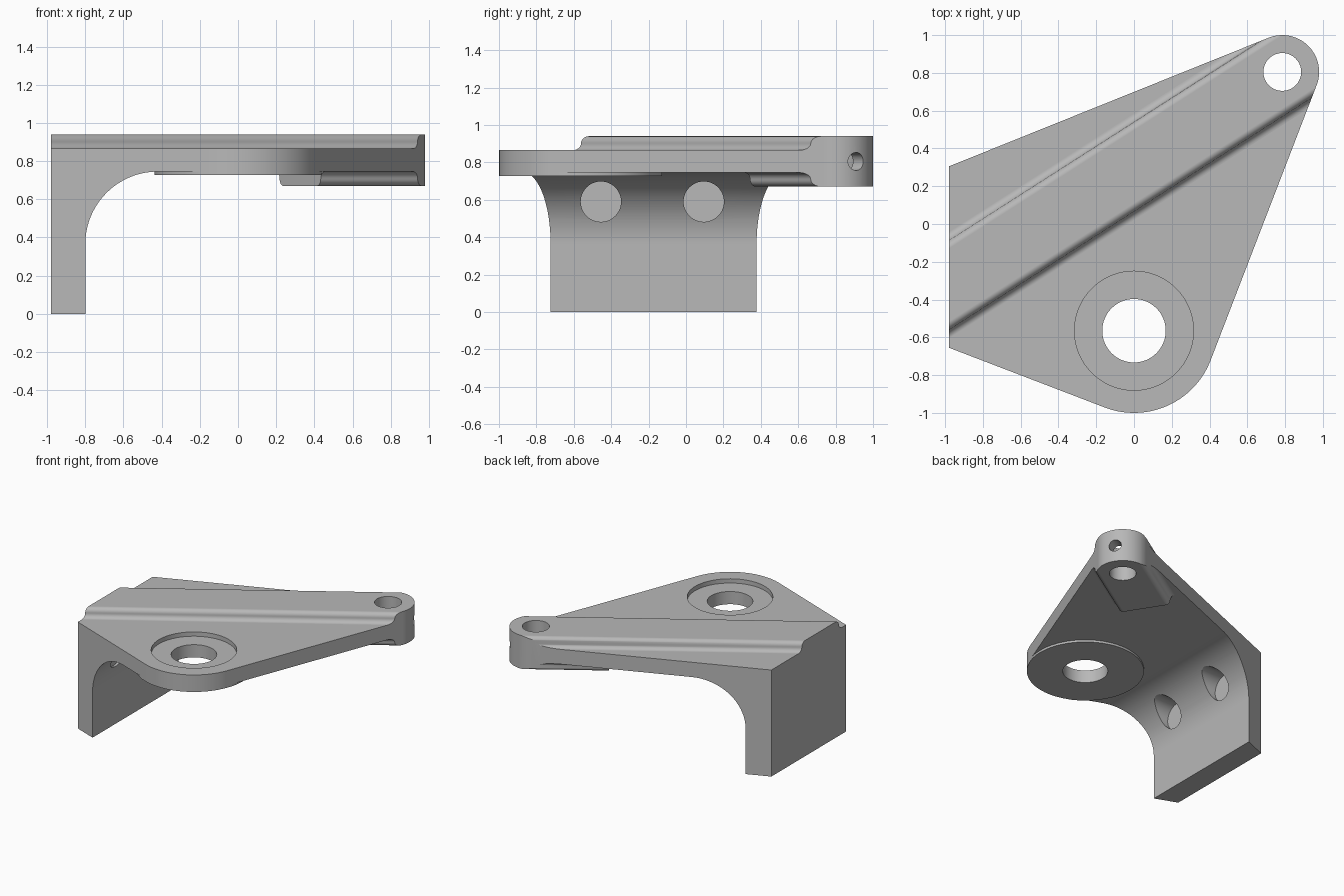
import bpy, bmesh
from math import sin, cos, pi, radians
from mathutils import Matrix, Vector
from mathutils.geometry import convex_hull_2d

if "Cube" in bpy.data.objects:
    bpy.data.objects.remove(bpy.data.objects["Cube"])

grey = bpy.data.materials.new("machined_grey")
grey.use_nodes = True
grey.diffuse_color = (0.48, 0.48, 0.48, 1)
grey.node_tree.nodes["Principled BSDF"].inputs["Base Color"].default_value = grey.diffuse_color

HUB, HUB_R = Vector((0, -0.565)), 0.435
TIP, TIP_R = Vector((0.785, 0.805)), 0.195
PLATE_LOW, PLATE_TOP = 0.745, 0.865
RIDGE_LOW, RIDGE_TOP = 0.67, 0.94
BACK, LEG_IN = -0.98, -0.80
ANGLE = radians(32.6)


def arc(cx, cy, r, a0, a1, n):
    """Points along an arc, angles in degrees."""
    return [(cx + r * cos(radians(a0 + (a1 - a0) * i / n)),
             cy + r * sin(radians(a0 + (a1 - a0) * i / n))) for i in range(n + 1)]


def prism(name, pts, lo, hi, frame=Matrix()):
    """Extrude a closed profile along its local z axis."""
    bm = bmesh.new()
    face = bm.faces.new([bm.verts.new((p[0], p[1], lo)) for p in pts])
    top = bmesh.ops.extrude_face_region(bm, geom=[face])["geom"]
    bmesh.ops.translate(bm, vec=(0, 0, hi - lo),
                        verts=[v for v in top if isinstance(v, bmesh.types.BMVert)])
    bm.transform(frame)
    bmesh.ops.recalc_face_normals(bm, faces=bm.faces)
    mesh = bpy.data.meshes.new(name)
    bm.to_mesh(mesh)
    bm.free()
    mesh.materials.append(grey)
    ob = bpy.data.objects.new(name, mesh)
    bpy.context.collection.objects.link(ob)
    return ob


def rod(name, r, lo, hi, frame=Matrix(), n=64):
    return prism(name, arc(0, 0, r, 0, 360, n)[:-1], lo, hi, frame)


def combine(target, other, how):
    """Apply a boolean and discard the helper."""
    other.hide_render = True
    mod = target.modifiers.new(how.lower(), "BOOLEAN")
    mod.operation, mod.solver, mod.object = how, "EXACT", other
    bpy.context.view_layer.objects.active = target
    bpy.ops.object.modifier_apply(modifier=mod.name)
    bpy.data.objects.remove(other)


def at(p):
    return Matrix.Translation((p.x, p.y, 0))


# Angled bracket section: leg, large inner fillet and plate
fillet = 0.38
section = [(-1.3, 0), (LEG_IN, 0)]
section += arc(LEG_IN + fillet, PLATE_LOW - fillet, fillet, 180, 90, 32)
section += [(1.3, PLATE_LOW), (1.3, PLATE_TOP), (-1.3, PLATE_TOP)]
bracket = prism("bracket", section, -1.3, 1.3, Matrix.Rotation(pi / 2, 4, "X"))

# Diagonal ridge with rounded shoulders, running through the tip
axis = Vector((cos(ANGLE), sin(ANGLE), 0))
side = Vector((-sin(ANGLE), cos(ANGLE), 0))
along = Matrix((side, (0, 0, 1), axis)).transposed().to_4x4()
along.translation = (TIP.x, TIP.y, 0)


def ridge(name, base, crest, start):
    r = abs(crest - base) / 2
    up = 1 if crest > base else -1
    half = arc(0.2 + r, r, r, 270, 180, 8) + arc(0.2 - r, r, r, 0, 90, 8)
    half = [(0.2 + r, -0.05)] + half
    pts = half + [(-x, y) for x, y in reversed(half)]
    return prism(name, [(x, base + up * y) for x, y in pts], start, 0.6, along)


combine(bracket, ridge("upper_ridge", PLATE_TOP, RIDGE_TOP, -3), "UNION")
combine(bracket, ridge("lower_ridge", PLATE_LOW, RIDGE_LOW, -0.545), "UNION")

# Pad under the hub
combine(bracket, rod("hub_pad", HUB_R + 0.002, 0.727, 0.8, at(HUB), 128), "UNION")

# Trim everything to the plan outline
plan = [Vector((BACK, -0.655)), Vector((BACK, 0.305))]
for c, r in ((HUB, HUB_R), (TIP, TIP_R)):
    plan += [Vector(p) for p in arc(c.x, c.y, r, 0, 360, 96)[:-1]]
outline = [plan[i] for i in convex_hull_2d(plan)]
combine(bracket, prism("outline", outline, -0.5, 1.5), "INTERSECT")

# Hub bore and its shallow recess, tip bore and its cross hole
cuts = [rod("hub_bore", 0.168, 0.5, 1.2, at(HUB)),
        rod("hub_recess", 0.315, 0.83, 1.2, at(HUB), 96),
        rod("tip_bore", 0.1, 0.5, 1.2, at(TIP)),
        rod("cross_hole", 0.048, 0.03, 0.5,
            Matrix.Translation((0, 0, 0.805)) @ along, 32)]

# Bolt holes through the leg, the upper pair with flat seats
for y in (-0.455, 0.095):
    for z in (0.16, 0.59):
        across = Matrix.Translation((0, y, z)) @ Matrix.Rotation(pi / 2, 4, "Y")
        cuts.append(rod("bolt_hole", 0.055, -1.2, -0.5, across, 32))
        if z > 0.5:
            cuts.append(rod("bolt_seat", 0.108, LEG_IN, -0.45, across, 48))
for cutter in cuts:
    combine(bracket, cutter, "DIFFERENCE")

# Smooth the curved walls, keep flats flat
bpy.ops.object.select_all(action="DESELECT")
bracket.select_set(True)
bpy.context.view_layer.objects.active = bracket
bpy.ops.object.shade_smooth_by_angle(angle=radians(25))
weighted = bracket.modifiers.new("flat_faces", "WEIGHTED_NORMAL")
weighted.keep_sharp = True
